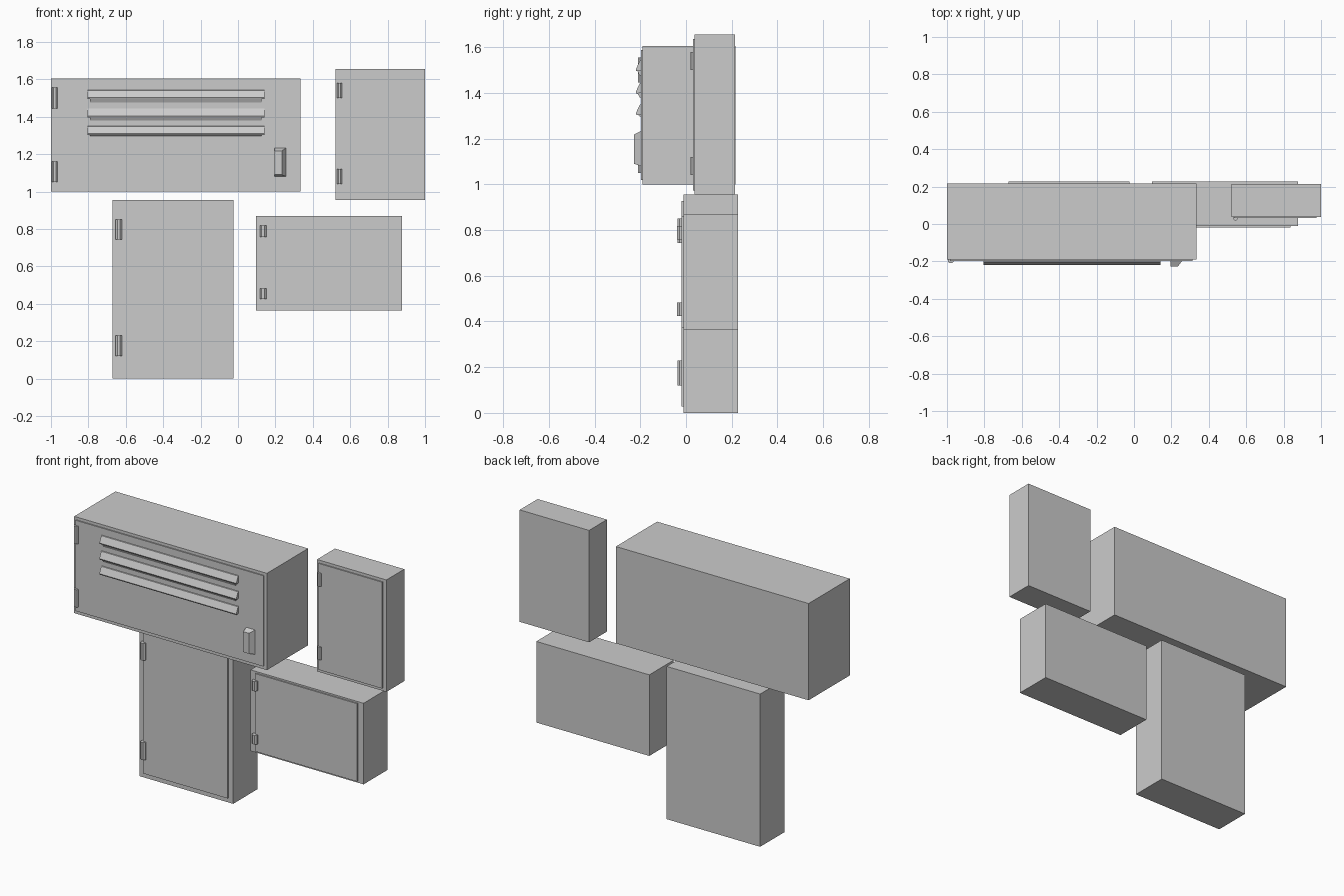
import bpy, bmesh, math
from mathutils import Matrix

if "Cube" in bpy.data.objects:
    bpy.data.objects.remove(bpy.data.objects["Cube"])


def make_object(name, bm):
    bmesh.ops.recalc_face_normals(bm, faces=bm.faces)
    mesh = bpy.data.meshes.new(name)
    bm.to_mesh(mesh)
    bm.free()
    ob = bpy.data.objects.new(name, mesh)
    bpy.context.collection.objects.link(ob)
    return ob


def box(name, x0, x1, y0, y1, z0, z1):
    bm = bmesh.new()
    bmesh.ops.create_cube(bm, size=1)
    for v in bm.verts:
        v.co.x = x1 if v.co.x > 0 else x0
        v.co.y = y1 if v.co.y > 0 else y0
        v.co.z = z1 if v.co.z > 0 else z0
    return make_object(name, bm)


def hinge(name, x, y, z0, z1, r):
    # Upright eight-sided hinge barrel
    bm = bmesh.new()
    bmesh.ops.create_cone(bm, cap_ends=True, segments=8, radius1=r, radius2=r, depth=z1 - z0,
                          matrix=Matrix.Translation((x, y, (z0 + z1) / 2))
                          @ Matrix.Rotation(math.pi / 8, 4, 'Z'))
    return make_object(name, bm)


def slat(name, profile, x0, x1):
    # Sweep a (y, z) profile along x
    bm = bmesh.new()
    face = bm.faces.new([bm.verts.new((x0, y, z)) for y, z in profile])
    new = bmesh.ops.extrude_face_region(bm, geom=[face])["geom"]
    for v in new:
        if isinstance(v, bmesh.types.BMVert):
            v.co.x = x1
    return make_object(name, bm)


# Cabinets: body extents, door extents (x0, x1, z0, z1), door front,
# hinge (x, y, radius) and hinge heights
cabinets = {
    "wide_cabinet": ((-1.0, 0.333, -0.19, 0.217, 1.0, 1.605), (-0.985, 0.313, 1.02, 1.587), -0.197,
                     (-0.98, -0.195, 0.016), ((1.05, 1.16), (1.445, 1.555))),
    "tall_cabinet": ((-0.672, -0.025, -0.012, 0.227, 0.0, 0.955), (-0.643, -0.057, 0.028, 0.928), -0.02,
                     (-0.638, -0.021, 0.018), ((0.12, 0.23), (0.743, 0.85))),
    "low_cabinet": ((0.095, 0.877, -0.012, 0.227, 0.363, 0.87), (0.132, 0.837, 0.373, 0.86), -0.02,
                    (0.134, -0.021, 0.019), ((0.425, 0.482), (0.758, 0.818))),
    "narrow_cabinet": ((0.52, 1.0, 0.038, 0.215, 0.955, 1.655), (0.535, 0.975, 0.972, 1.637), 0.031,
                       (0.543, 0.032, 0.014), ((1.04, 1.12), (1.5, 1.58))),
}
for name, (body, door, front, (hx, hy, hr), heights) in cabinets.items():
    box(name + "_body", *body)
    dx0, dx1, dz0, dz1 = door
    box(name + "_door", dx0, dx1, front, body[2] + 0.01, dz0, dz1)
    for i, (z0, z1) in enumerate(heights):
        hinge(f"{name}_hinge_{i + 1}", hx, hy, z0, z1, hr)

# Vent louvres: sloping plate with a smaller lip beneath
for i, (top, lip) in enumerate(((1.545, 1.476), (1.447, 1.381), (1.353, 1.297))):
    slat(f"louvre_{i + 1}", [(-0.19, top), (-0.202, top - 0.004), (-0.22, top - 0.043),
                             (-0.217, top - 0.05), (-0.19, top - 0.045)], -0.805, 0.142)
    slat(f"louvre_lip_{i + 1}", [(-0.19, top - 0.04), (-0.214, top - 0.046),
                                 (-0.203, lip), (-0.19, lip)], -0.79, 0.125)

# Door handle: block tapering away on the right side
bm = bmesh.new()
bmesh.ops.create_cube(bm, size=1)
for v in bm.verts:
    out = v.co.y < 0
    v.co.x = (0.235 if out else 0.262) if v.co.x > 0 else 0.195
    v.co.z = (1.218 if out else 1.237) if v.co.z > 0 else (1.09 if out else 1.078)
    v.co.y = -0.227 if out else -0.19
make_object("door_handle", bm)
